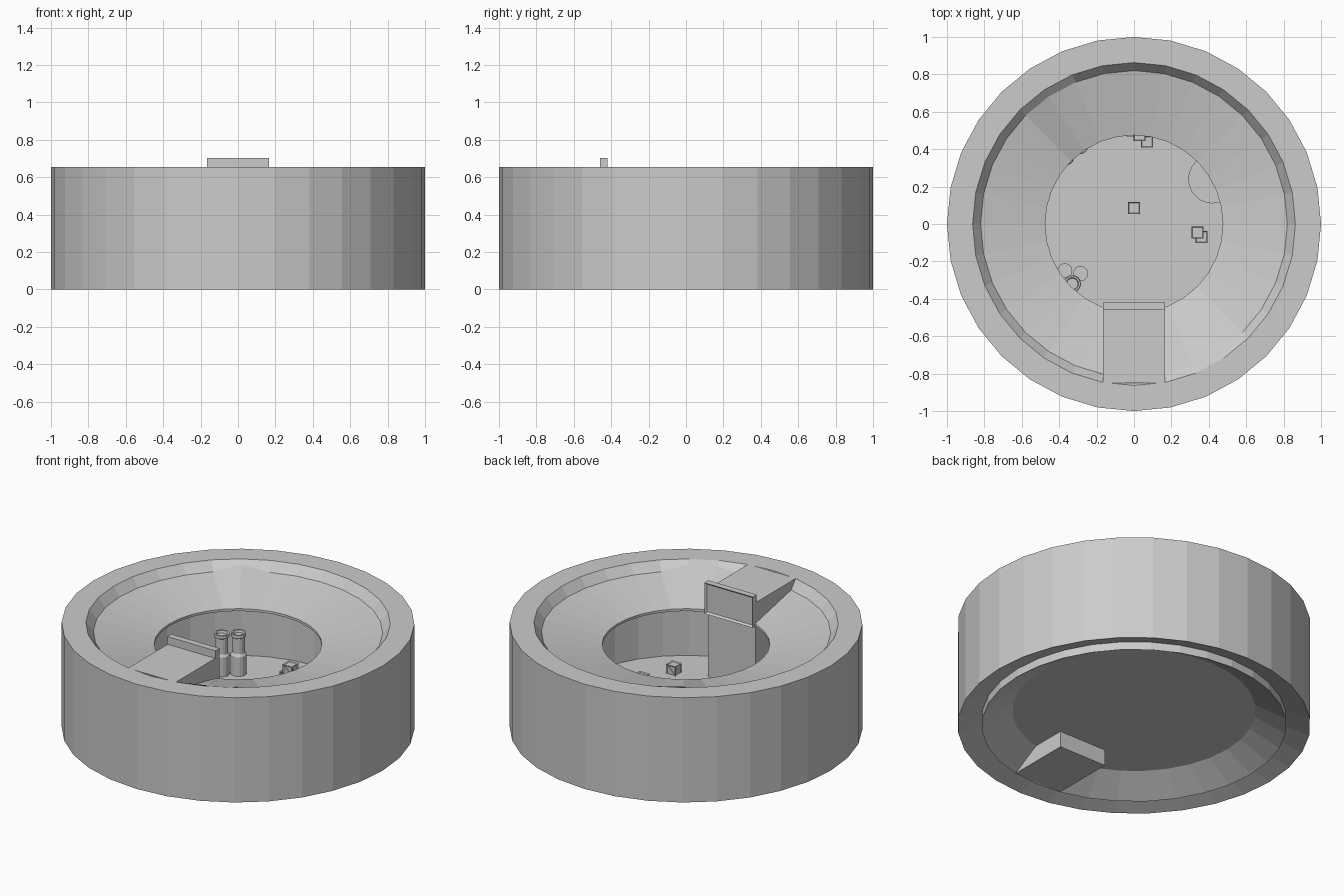
import bpy, bmesh, math
from mathutils import Matrix, Vector

cube = bpy.data.objects.get("Cube")
if cube:
    bpy.data.objects.remove(cube)

grey = bpy.data.materials.new("plain_grey")
grey.use_nodes = True
grey.diffuse_color = (0.6, 0.6, 0.6, 1)
grey.node_tree.nodes["Principled BSDF"].inputs["Base Color"].default_value = (0.6, 0.6, 0.6, 1)


def finish(name, bm, loc=(0, 0, 0)):
    bmesh.ops.recalc_face_normals(bm, faces=bm.faces)
    mesh = bpy.data.meshes.new(name)
    bm.to_mesh(mesh)
    bm.free()
    mesh.materials.append(grey)
    obj = bpy.data.objects.new(name, mesh)
    obj.location = loc
    bpy.context.collection.objects.link(obj)
    return obj


def lathe(name, profile, sides, loc=(0, 0, 0), adjust=None):
    """Spin a closed (radius, height) profile around z."""
    bm = bmesh.new()
    verts = [bm.verts.new((r, 0, z)) for r, z in profile]
    edges = [bm.edges.new((a, b)) for a, b in zip(verts, verts[1:] + verts[:1])]
    bmesh.ops.spin(bm, geom=verts + edges, axis=(0, 0, 1), cent=(0, 0, 0),
                   angle=math.tau, steps=sides, use_duplicate=False)
    bmesh.ops.remove_doubles(bm, verts=bm.verts, dist=0.0005)
    if adjust:
        adjust(bm)
    return finish(name, bm, loc)


def box_mesh(low, high):
    low, high = Vector(low), Vector(high)
    bm = bmesh.new()
    size = Matrix.Diagonal((*(high - low), 1))
    bmesh.ops.create_cube(bm, size=1, matrix=Matrix.Translation((low + high) / 2) @ size)
    return bm


def box(name, low, high):
    return finish(name, box_mesh(low, high))


# Arena shell: outer wall, rim, sloping bowl, pit, and recessed underside
def soften_lip(bm):
    for v in bm.verts:
        angle = math.degrees(math.atan2(v.co.y, v.co.x))
        on_lip = abs(v.co.xy.length - 0.82) < 0.01 and v.co.z > 0.55
        if on_lip and (118 < angle < 130 or -70 < angle < -50):
            v.co.z = 0.64


shell = [(1, 0), (1, 0.655), (0.863, 0.655), (0.82, 0.60), (0.475, 0.525),
         (0.475, 0.51), (0.75, 0.51), (0.75, 0.105), (0, 0.105),
         (0, 0.1), (0.69, 0.1), (0.863, 0), (0.863, 0.05)]
lathe("arena_shell", shell, 32, adjust=soften_lip)

# Viewing platform, reaching from the rim down to the ground
box("platform", (-0.165, -0.85, 0), (0.165, -0.452, 0.655))

# Framed screen on the inner end of the platform
bm = box_mesh((-0.167, -0.46, 0.51), (0.167, -0.42, 0.703))
front = [f for f in bm.faces if f.normal.y > 0.9]
bmesh.ops.inset_region(bm, faces=front, thickness=0.015, depth=-0.012)
finish("screen", bm)

# Crates with framed sides and diagonal braces
SIZE = 0.064


def crate(name, x, y, z=0.1):
    h = SIZE / 2
    bm = box_mesh((-h, -h, -h), (h, h, h))
    panels = bm.faces[:]
    bmesh.ops.inset_individual(bm, faces=panels, thickness=0.008, depth=-0.005)
    # braces on the four upright sides
    for side in range(4):
        place = (Matrix.Rotation(side * math.pi / 2, 4, 'Z')
                 @ Matrix.Translation((0, -h + 0.003, 0))
                 @ Matrix.Rotation(math.pi / 4, 4, 'Y')
                 @ Matrix.Diagonal((SIZE, 0.004, 0.008, 1)))
        bmesh.ops.create_cube(bm, size=1, matrix=place)
    finish(name, bm, (x, y, z + h))


spots = [(0, 0.085), (0.36, -0.07), (0.35, -0.38), (-0.52, -0.04), (0.07, 0.44), (-0.01, 0.50)]
for i, (x, y) in enumerate(spots):
    crate(f"crate_{i + 1}", x, y)
crate("stacked_crate_1", 0.34, -0.045, 0.1 + SIZE)
crate("stacked_crate_2", 0.03, 0.475, 0.1 + SIZE)

# Tall canisters with a narrow neck and an open flared top
canister = [(0, 0), (0.046, 0), (0.046, 0.125), (0.036, 0.14), (0.036, 0.235),
            (0.044, 0.24), (0.044, 0.26), (0.034, 0.26), (0.03, 0.245), (0, 0.245)]
for i, (x, y) in enumerate([(-0.29, 0.42), (-0.365, 0.36), (-0.33, -0.32)]):
    lathe(f"canister_{i + 1}", canister, 16, (x, y, 0.1))

# Short barrels
barrel = [(0, 0), (0.04, 0), (0.04, 0.11), (0, 0.11)]
for i, (x, y) in enumerate([(-0.37, -0.25), (-0.285, -0.265)]):
    lathe(f"barrel_{i + 1}", barrel, 16, (x, y, 0.105))

# Large round tank
lathe("round_tank", [(0, 0), (0.13, 0), (0.13, 0.1), (0, 0.1)], 24, (0.42, 0.24, 0.105))
